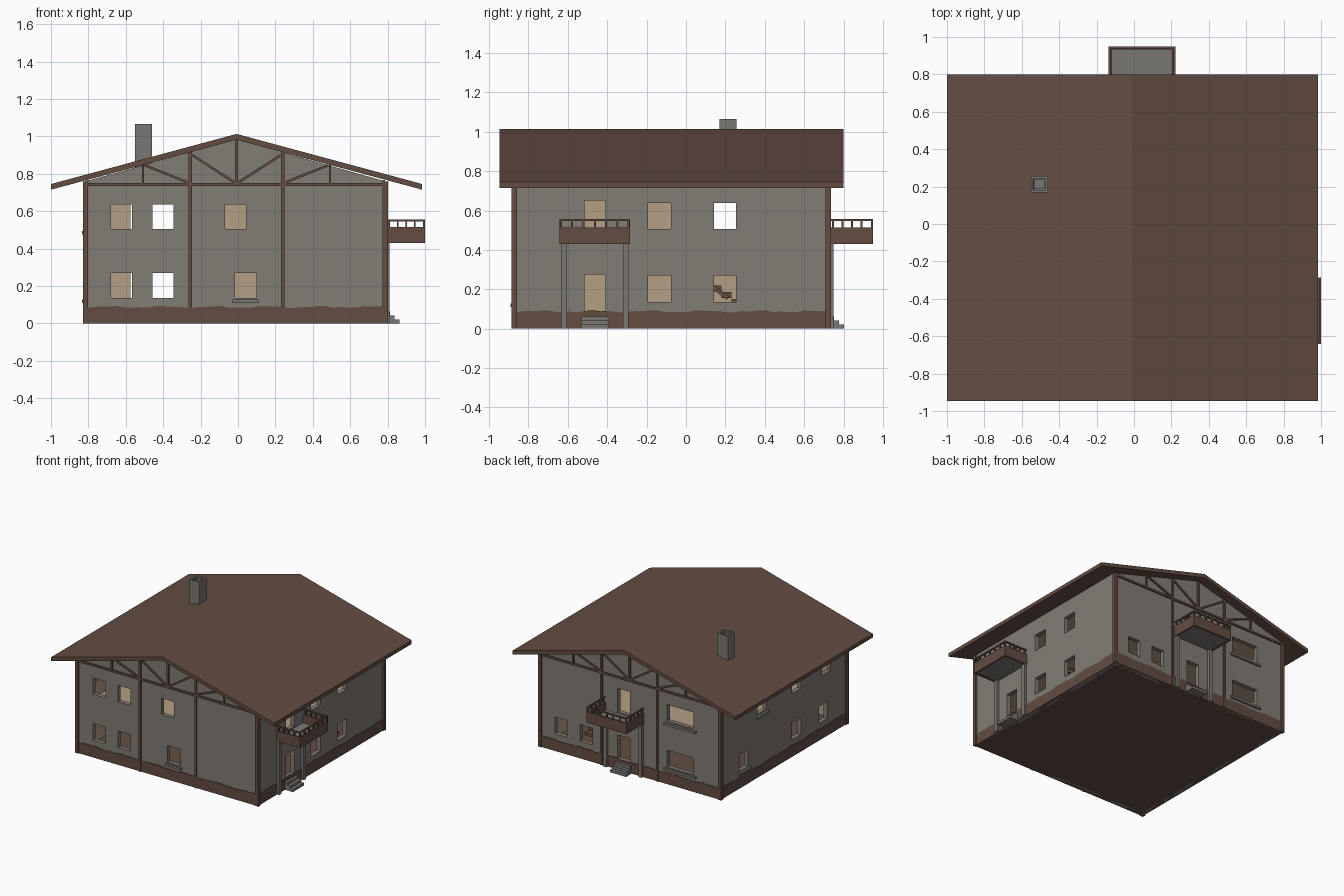
import bpy, bmesh, math
from mathutils import Matrix, Vector

if "Cube" in bpy.data.objects:
    bpy.data.objects.remove(bpy.data.objects["Cube"])


def mat(name, col):
    m = bpy.data.materials.new(name)
    m.diffuse_color = (*col, 1)
    m.use_nodes = True
    m.node_tree.nodes["Principled BSDF"].inputs["Base Color"].default_value = m.diffuse_color
    return m


PLASTER = mat("grey plaster", (0.220, 0.200, 0.178))
WOOD = mat("brown timber", (0.125, 0.074, 0.055))
INNER = mat("tan interior", (0.456, 0.342, 0.231))
STONE = mat("grey stone", (0.195, 0.185, 0.172))
TURN = Matrix.Rotation(math.pi / 2, 4, 'Z')   # local x -> world y, local y -> world -x


def finish(name, bm, *mats):
    me = bpy.data.meshes.new(name)
    bm.to_mesh(me)
    bm.free()
    for m in mats:
        me.materials.append(m)
    ob = bpy.data.objects.new(name, me)
    bpy.context.scene.collection.objects.link(ob)
    return ob


def prism(name, pts, y0, y1, m, M=Matrix()):
    """Extrude an xz outline from y0 to y1."""
    bm = bmesh.new()
    a = [bm.verts.new(M @ Vector((x, y0, z))) for x, z in pts]
    b = [bm.verts.new(M @ Vector((x, y1, z))) for x, z in pts]
    bm.faces.new(a)
    bm.faces.new(b[::-1])
    for i in range(len(a)):
        j = (i + 1) % len(a)
        bm.faces.new((a[j], a[i], b[i], b[j]))
    bmesh.ops.recalc_face_normals(bm, faces=bm.faces)
    return finish(name, bm, m)


def box(name, x, y, z, m, M=Matrix()):
    return prism(name, [(x[0], z[0]), (x[1], z[0]), (x[1], z[1]), (x[0], z[1])], y[0], y[1], m, M)


def beam(name, p, q, w, y0, y1, m, M=Matrix()):
    p, q = Vector(p), Vector(q)
    d = (q - p).normalized() * w / 2
    n = Vector((-d.y, d.x))
    return prism(name, [p + n, q + n, q - n, p - n], y0, y1, m, M)


def wall(name, u0, u1, top, holes, place, out):
    """Grid wall with open windows; thickness and tan inside come from solidify."""
    us = sorted({u0, u1, *[h[0] for h in holes], *[h[1] for h in holes]})
    zs = sorted({0.0, top, *[h[2] for h in holes], *[h[3] for h in holes]})
    bm = bmesh.new()
    v = {(u, z): bm.verts.new(place(u, z)) for u in us for z in zs}
    for a, b in zip(us, us[1:]):
        for c, d in zip(zs, zs[1:]):
            cu, cz = (a + b) / 2, (c + d) / 2
            if any(h[0] < cu < h[1] and h[2] < cz < h[3] for h in holes):
                continue
            f = bm.faces.new((v[a, c], v[b, c], v[b, d], v[a, d]))
            f.normal_update()
            if f.normal.dot(Vector(out)) < 0:
                f.normal_flip()
    for p in [p for p in bm.verts if not p.link_faces]:
        bm.verts.remove(p)
    ob = finish(name, bm, PLASTER, INNER)
    s = ob.modifiers.new("thickness", 'SOLIDIFY')
    s.thickness, s.offset, s.material_offset = 0.035, -1, 1


X0, X1, Y0, Y1, RX = -0.815, 0.787, -0.875, 0.725, -0.008
LOW, UP = (0.135, 0.27), (0.505, 0.637)
DLOW, DUP = (0.085, 0.275), (0.46, 0.65)

# walls with window and door openings
wall("front_wall", X0, X1, 0.762,
     [(a, a + 0.112, *r) for a in (-0.68, -0.456) for r in (LOW, UP)]
     + [(-0.07, 0.042, *UP), (-0.015, 0.1, *LOW)], lambda u, z: (u, Y0, z), (0, -1, 0))
wall("back_wall", X0, X1, 0.762,
     [(-0.575, -0.34, *LOW), (-0.575, -0.34, *UP), (0.325, 0.435, *LOW), (0.55, 0.66, *LOW),
      (-0.01, 0.1, *DLOW), (-0.01, 0.1, *DUP)], lambda u, z: (u, Y1, z), (0, 1, 0))
wall("right_wall", Y0, Y1, 0.768,
     [(-0.515, -0.408, *DLOW), (-0.515, -0.408, *DUP)]
     + [(a, b, *r) for a, b in ((-0.193, -0.075), (0.143, 0.255)) for r in (LOW, UP)],
     lambda u, z: (X1, u, z), (1, 0, 0))
wall("left_wall", Y0, Y1, 0.768,
     [(a - 0.056, a + 0.056, *LOW) for a in (0.43, -0.24, -0.58)]
     + [(a - 0.056, a + 0.056, *UP) for a in (0.199, -0.24, -0.62)],
     lambda u, z: (X0, u, z), (-1, 0, 0))

# gable infill, roof slab
for n, y in (("front", Y0), ("back", Y1 - 0.035)):
    prism(n + "_gable", [(X0, 0.76), (X1, 0.76), (RX, 0.985)], y, y + 0.035, PLASTER)
prism("roof", [(-1, 0.715), (RX, 0.982), (0.985, 0.715), (0.985, 0.745), (RX, 1.013), (-1, 0.745)],
      -0.947, 0.8, WOOD)

# floors and inner partitions
box("ground_floor", (X0, X1), (Y0, Y1), (0, 0.03), WOOD)
box("upper_floor", (-0.78, 0.75), (-0.84, 0.69), (0.37, 0.39), INNER)
box("ceiling", (-0.78, 0.75), (-0.84, 0.69), (0.735, 0.75), INNER)
box("partition_long", (0.2, 0.22), (-0.84, 0.05), (0.03, 0.735), INNER)
box("partition_cross", (-0.3, 0.22), (0.04, 0.06), (0.03, 0.735), INNER)

# inner stair with handrail
for i in range(10):
    box("stair_tread", (0.42, 0.6), (0.38 - i * 0.05, 0.43 - i * 0.05),
        (0.03, 0.05) if i == 0 else (0.02 + i * 0.034, 0.05 + i * 0.034), WOOD)
beam("stair_rail", (-0.07, 0.36), (0.215, 0.155), 0.02, -0.63, -0.61, WOOD, TURN)

# painted plinth with an uneven top edge
def plinth(name, u0, u1, y, M):
    n = 40
    top = [(u1 + (u0 - u1) * i / n,
            0.088 + 0.004 * math.sin(i * 0.9) + 0.003 * math.sin(i * 2.3 + 1)) for i in range(n + 1)]
    prism(name, [(u0, 0), (u1, 0)] + top, y - 0.003, y + 0.003, WOOD, M)


plinth("front_plinth", X0, X1, Y0 - 0.002, Matrix())
plinth("back_plinth", X0, X1, Y1 + 0.002, Matrix())
plinth("right_plinth", Y0, Y1, -X1 - 0.002, TURN)
plinth("left_plinth", Y0, Y1, -X0 + 0.002, TURN)

# corner posts
for x in (-0.829, 0.773):
    for y in (-0.887, 0.709):
        box("corner_post", (x, x + 0.028), (y, y + 0.028), (0, 0.76), WOOD)

# timber framing on both gable ends
for n, y0, y1 in (("front", Y0 - 0.011, Y0 + 0.005), ("back", Y1 - 0.005, Y1 + 0.011)):
    box(n + "_tie_beam", (-0.81, 0.775), (y0, y1), (0.735, 0.751), WOOD)
    box(n + "_king_post", (RX - 0.009, RX + 0.009), (y0, y1), (0.74, 0.985), WOOD)
    for s in (-1, 1):
        def at(d): return RX + s * d
        beam(n + "_tall_post", (at(0.248), 0), (at(0.248), 0.92), 0.018, y0, y1, WOOD)
        beam(n + "_short_post", (at(0.5), 0.74), (at(0.5), 0.852), 0.013, y0, y1, WOOD)
        beam(n + "_inner_brace", (at(0.245), 0.905), (at(0.008), 0.752), 0.013, y0, y1, WOOD)
        beam(n + "_outer_brace", (at(0.49), 0.845), (at(0.255), 0.752), 0.013, y0, y1, WOOD)

# chimney with a stepped flue
bm = bmesh.new()
bmesh.ops.create_cube(bm, size=1, matrix=Matrix.Translation((-0.506, 0.213, 0.92))
                      @ Matrix.Diagonal((0.092, 0.088, 0.29, 1)))
bm.faces.ensure_lookup_table()
cap = max(bm.faces, key=lambda f: f.calc_center_median().z)
bmesh.ops.inset_region(bm, faces=[cap], thickness=0.018)
bmesh.ops.inset_region(bm, faces=[cap], thickness=0.001, depth=-0.012)
bmesh.ops.inset_region(bm, faces=[cap], thickness=0.01)
bmesh.ops.inset_region(bm, faces=[cap], thickness=0.001, depth=-0.04)
finish("chimney", bm, STONE)


# balcony with railing, columns and door steps; local x along wall, local -y outward
def balcony(side, depth, M):
    w, t = 0.178, 0.018
    box(side + "_balcony_floor", (-w + t, w - t), (-depth + t, 0), (0.432, 0.45), STONE, M)
    box(side + "_balcony_front", (-w, w), (-depth, -depth + t), (0.43, 0.515), WOOD, M)
    box(side + "_balcony_top_rail", (-w, w), (-depth, -depth + 0.012), (0.546, 0.556), WOOD, M)
    for s in (-1, 1):
        a, b = sorted((s * w, s * (w - t)))
        c, d = sorted((s * w, s * (w - 0.012)))
        box(side + "_balcony_side", (a, b), (-depth + t, 0), (0.43, 0.515), WOOD, M)
        box(side + "_balcony_side_rail", (c, d), (-depth + 0.012, 0), (0.546, 0.556), WOOD, M)
        for i in range(4):
            y = -depth * (i + 0.4) / 4.6
            box(side + "_side_baluster", (c, d), (y - 0.005, y + 0.005), (0.51, 0.55), WOOD, M)
        a, b = sorted((s * 0.142, s * 0.172))
        box(side + "_column", (a, b), (-0.02, 0.01), (0, 0.432), STONE, M)
    for i in range(7):
        x = -w + 0.006 + i * (2 * w - 0.012) / 6
        box(side + "_baluster", (x - 0.005, x + 0.005), (-depth, -depth + 0.01), (0.51, 0.55), WOOD, M)
    for i in range(3):
        box(side + "_step", (-0.071, 0.071), (-0.073 + i * 0.025, 0.005),
            (i * 0.021, i * 0.021 + 0.021), STONE, M)


balcony("right", 1 - 0.79, Matrix.Translation((0.79, -0.463, 0)) @ TURN)
balcony("back", 0.95 - 0.728, Matrix.Translation((0.043, 0.728, 0)) @ TURN @ TURN)

# window sills
box("front_sill", (-0.03, 0.113), (Y0 - 0.016, Y0), (0.11, 0.128), STONE)
for z in (0.11, 0.475):
    box("back_sill", (-0.6, -0.315), (Y1, Y1 + 0.016), (z, z + 0.018), STONE)
for y, z in ((0.43, 0.11), (0.199, 0.475)):
    box("left_sill", (X0 - 0.018, X0), (y - 0.075, y + 0.075), (z, z + 0.018), STONE)
